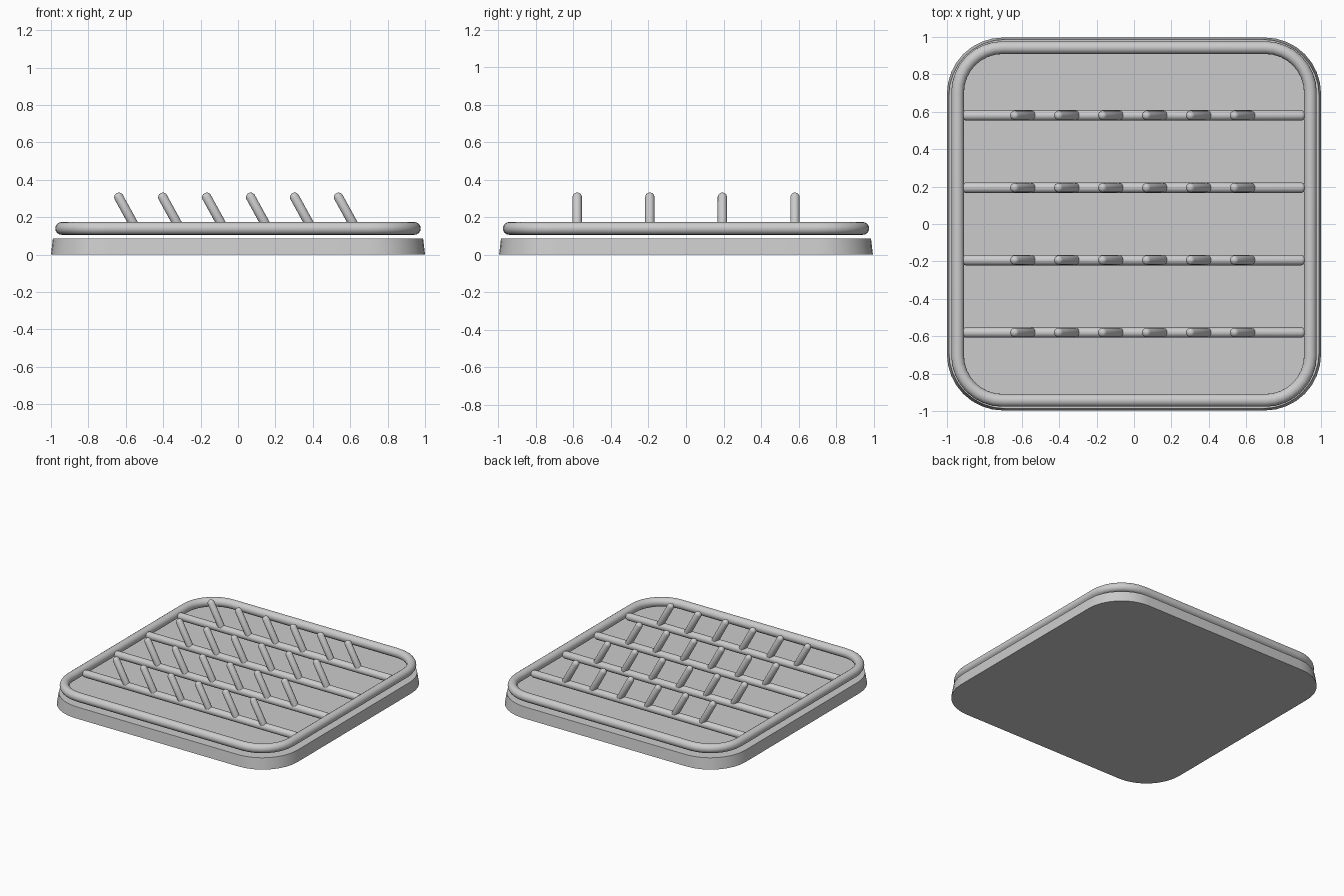
import bpy, bmesh
from math import sin, cos, pi
from mathutils import Vector

if "Cube" in bpy.data.objects:
    bpy.data.objects.remove(bpy.data.objects["Cube"])


def rounded_square(hx, hy, r, seg=8):
    pts = []
    for i, (sx, sy) in enumerate(((1, 1), (-1, 1), (-1, -1), (1, -1))):
        for k in range(seg + 1):
            a = (i + k / seg) * pi / 2
            pts.append((sx * (hx - r) + r * cos(a), sy * (hy - r) + r * sin(a)))
    return pts


def make_object(name, bm):
    bmesh.ops.recalc_face_normals(bm, faces=bm.faces)
    me = bpy.data.meshes.new(name)
    bm.to_mesh(me)
    bm.free()
    ob = bpy.data.objects.new(name, me)
    bpy.context.collection.objects.link(ob)
    for o in bpy.context.selected_objects:
        o.select_set(False)
    ob.select_set(True)
    bpy.context.view_layer.objects.active = ob
    bpy.ops.object.shade_smooth_by_angle(angle=0.7)
    return ob


def skin(bm, rings, closed):
    n, m = len(rings), len(rings[0])
    for i in range(n if closed else n - 1):
        a, b = rings[i], rings[(i + 1) % n]
        for j in range(m):
            bm.faces.new((a[j], a[(j + 1) % m], b[(j + 1) % m], b[j]))


def round_rod(name, start, end, r):
    """Rod with domed ends; start and end are the dome centres."""
    start, end = Vector(start), Vector(end)
    d = end - start
    rot = d.to_track_quat('Z', 'Y')
    bm = bmesh.new()
    # odd ring count leaves no equator, so the halves can be pulled apart
    bmesh.ops.create_uvsphere(bm, u_segments=16, v_segments=9, radius=r / cos(pi / 18))
    for v in bm.verts:
        v.co = rot @ v.co + (end if v.co.z > 0 else start)
    return make_object(name, bm)


# Drip tray: slightly tapered rounded slab
bm = bmesh.new()
rings = [[bm.verts.new((x, y, z)) for x, y in rounded_square(h, h - 0.003, 0.3)]
         for h, z in ((1.0, 0.0), (0.99, 0.085))]
skin(bm, rings, False)
bm.faces.new(rings[0])
bm.faces.new(rings[1])
make_object("drip_tray", bm)

# Wire rim floating just above the tray
bm = bmesh.new()
R, rz, path = 0.034, 0.14, rounded_square(0.943, 0.943, 0.24)
rings = []
for i, (x, y) in enumerate(path):
    a = (i // 9 + (i % 9) / 8) * pi / 2
    rings.append([bm.verts.new((x + R * cos(t) * cos(a), y + R * cos(t) * sin(a), rz + R * sin(t)))
                  for t in (2 * pi * k / 16 for k in range(16))])
skin(bm, rings, True)
make_object("wire_rim", bm)

# Cross bars with leaning pegs
for row in range(4):
    y = -0.58 + row * 0.387
    round_rod(f"cross_bar_{row}", (-0.895, y, 0.132), (0.89, y, 0.132), 0.028)
    for col in range(6):
        x = -0.637 + col * 0.235
        round_rod(f"peg_{row}_{col}", (x + 0.094, y, 0.135), (x, y, 0.306), 0.025)
